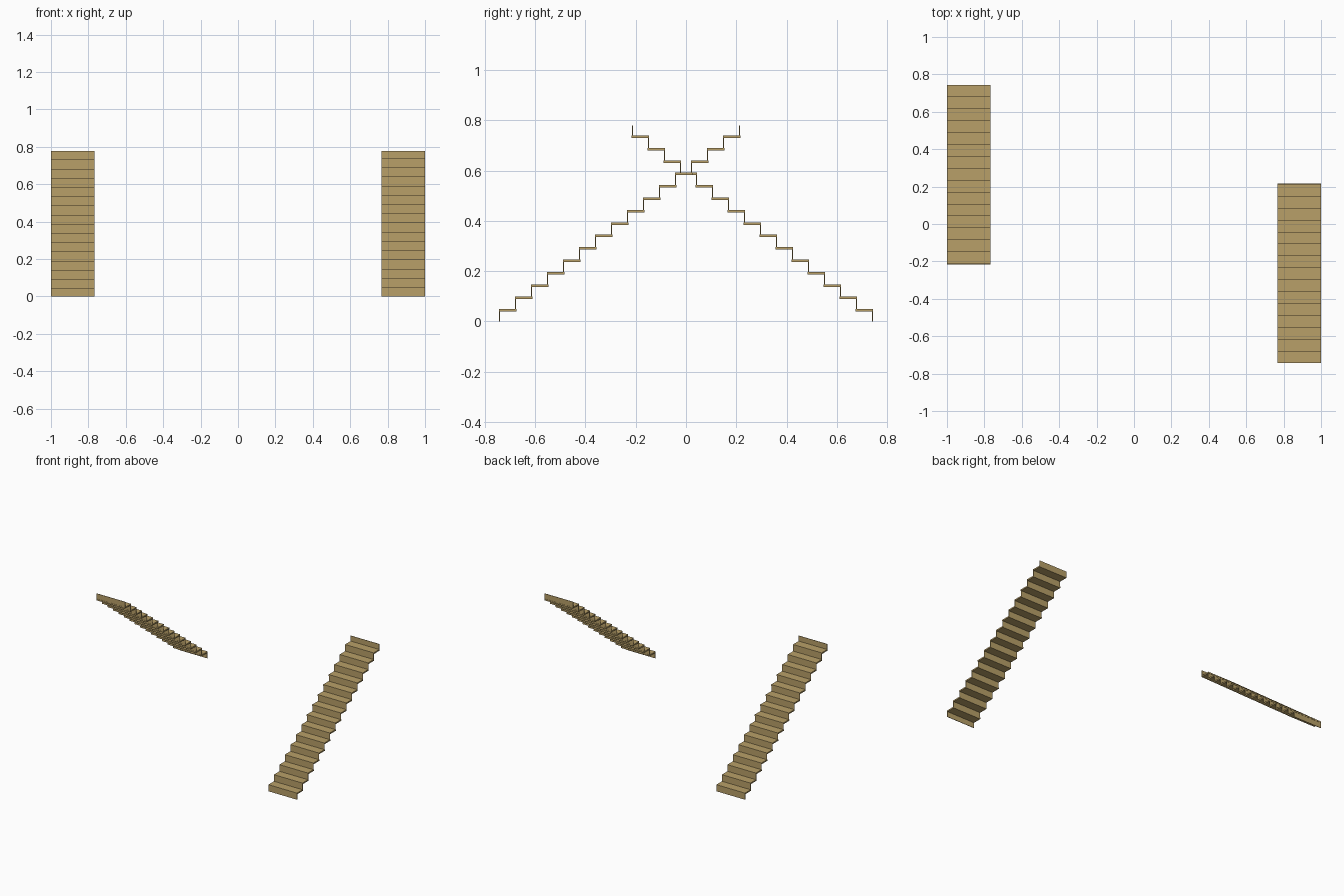
import bpy, math
from mathutils import Matrix

if "Cube" in bpy.data.objects:
    bpy.data.objects.remove(bpy.data.objects["Cube"])

STEPS = 15
RUN, RISE = 0.0636, 0.0493
TREAD_T, RISER_T = 0.010, 0.003
X0, X1 = 0.768, 1.0
Y0 = -0.741

wood = bpy.data.materials.new("wood")
wood.diffuse_color = (0.48, 0.35, 0.14, 1)
wood.use_nodes = True
wood.node_tree.nodes["Principled BSDF"].inputs["Base Color"].default_value = wood.diffuse_color


def add_box(verts, faces, lo, hi):
    n = len(verts)
    verts += [(x, y, z) for x in (lo[0], hi[0]) for y in (lo[1], hi[1]) for z in (lo[2], hi[2])]
    faces += [[n + i for i in f] for f in
              ((0, 1, 3, 2), (4, 6, 7, 5), (0, 4, 5, 1), (2, 3, 7, 6), (0, 2, 6, 4), (1, 5, 7, 3))]


def make_object(name, boxes, turn):
    verts, faces = [], []
    for lo, hi in boxes:
        add_box(verts, faces, lo, hi)
    mesh = bpy.data.meshes.new(name)
    mesh.from_pydata(verts, [], faces)
    mesh.transform(Matrix.Rotation(turn, 4, 'Z'))
    mesh.materials.append(wood)
    obj = bpy.data.objects.new(name, mesh)
    bpy.context.collection.objects.link(obj)


# Thin upright risers, one more than the treads
h = RISE - TREAD_T
risers = [((X0, Y0 + i * RUN - RISER_T / 2, i * RISE),
           (X1, Y0 + i * RUN + RISER_T / 2, i * RISE + h)) for i in range(STEPS + 1)]

# Tread boards with a slight overlap front and back
treads = [((X0, Y0 + i * RUN - 0.003, i * RISE + h),
           (X1, Y0 + (i + 1) * RUN + 0.003, (i + 1) * RISE)) for i in range(STEPS)]

# Two flights, the left one turned half way round
for side, turn in (("right", 0), ("left", math.pi)):
    make_object(side + "_flight_risers", risers, turn)
    make_object(side + "_flight_treads", treads, turn)
